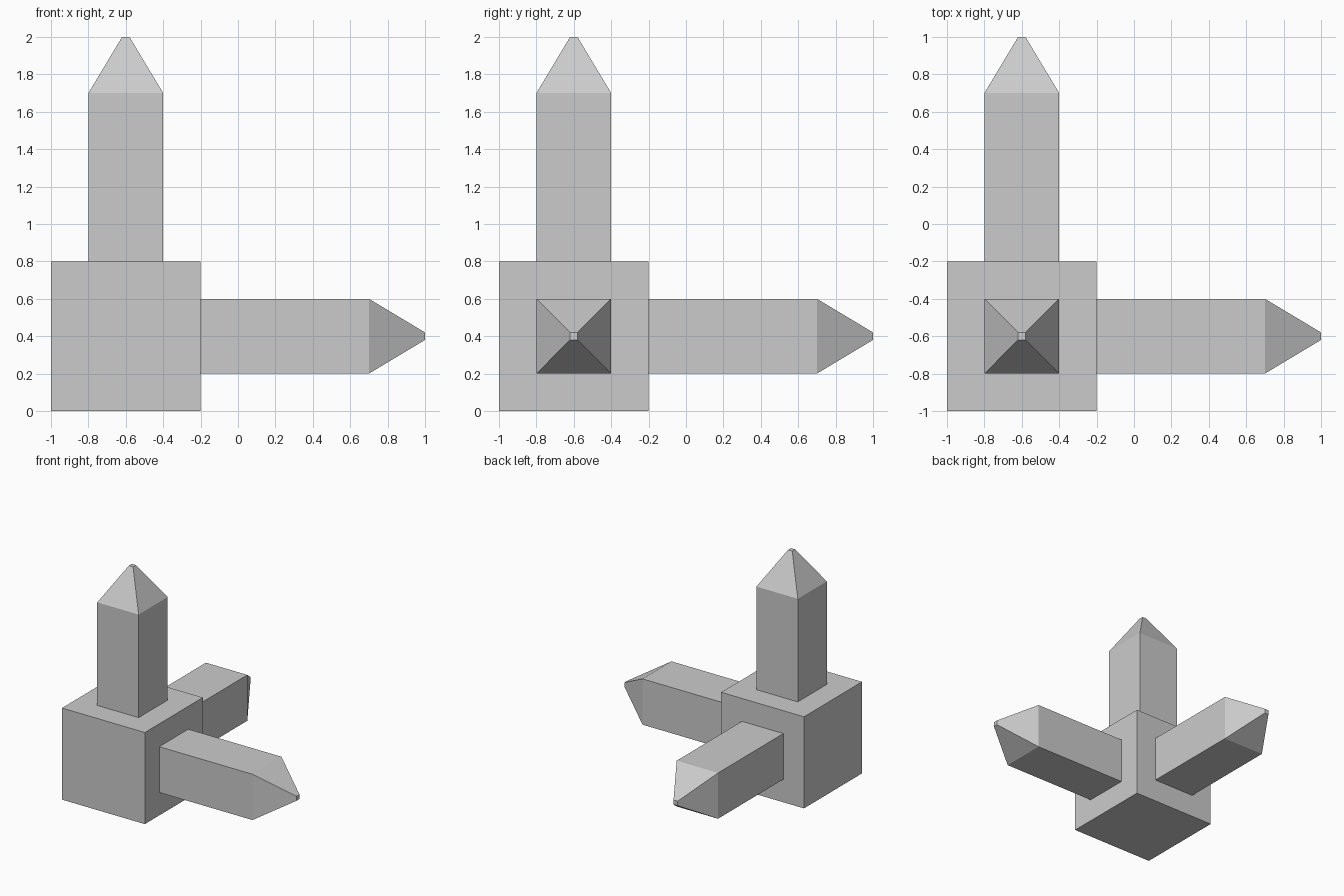
import bpy
import bmesh
from mathutils import Matrix, Vector

if "Cube" in bpy.data.objects:
    bpy.data.objects.remove(bpy.data.objects["Cube"])

CENTRE = Vector((-0.6, -0.6, 0.4))
HUB = 0.8         # cube edge length
ARM = 0.4         # arm width
SHAFT = 0.9       # straight arm length
POINT = 0.3       # tapered tip length
TIP = 0.04        # width of the blunt end


def extrude(bm, face, offset):
    """Extrude one face along an offset and return the new end face."""
    result = bmesh.ops.extrude_discrete_faces(bm, faces=[face])
    end = result["faces"][0]
    bmesh.ops.translate(bm, verts=end.verts, vec=offset)
    return end


def scale_face(bm, face, factor):
    """Scale a face about its own middle."""
    mid = face.calc_center_median()
    bmesh.ops.scale(bm, verts=face.verts, vec=(factor,) * 3,
                    space=Matrix.Translation(-mid))


# Cube hub
bm = bmesh.new()
bmesh.ops.create_cube(bm, size=HUB, matrix=Matrix.Translation(CENTRE))

# Three pointed arms grown from the +x, +y and +z faces
for axis in (Vector((1, 0, 0)), Vector((0, 1, 0)), Vector((0, 0, 1))):
    bm.normal_update()
    face = max(bm.faces, key=lambda f: (f.calc_center_median() - CENTRE).dot(axis))
    bmesh.ops.inset_region(bm, faces=[face], thickness=(HUB - ARM) / 2,
                           use_even_offset=True)
    end = extrude(bm, face, axis * SHAFT)
    end = extrude(bm, end, axis * POINT)
    scale_face(bm, end, TIP / ARM)

bmesh.ops.recalc_face_normals(bm, faces=bm.faces)
mesh = bpy.data.meshes.new("three_arm_marker")
bm.to_mesh(mesh)
bm.free()
bpy.context.collection.objects.link(bpy.data.objects.new("three_arm_marker", mesh))
